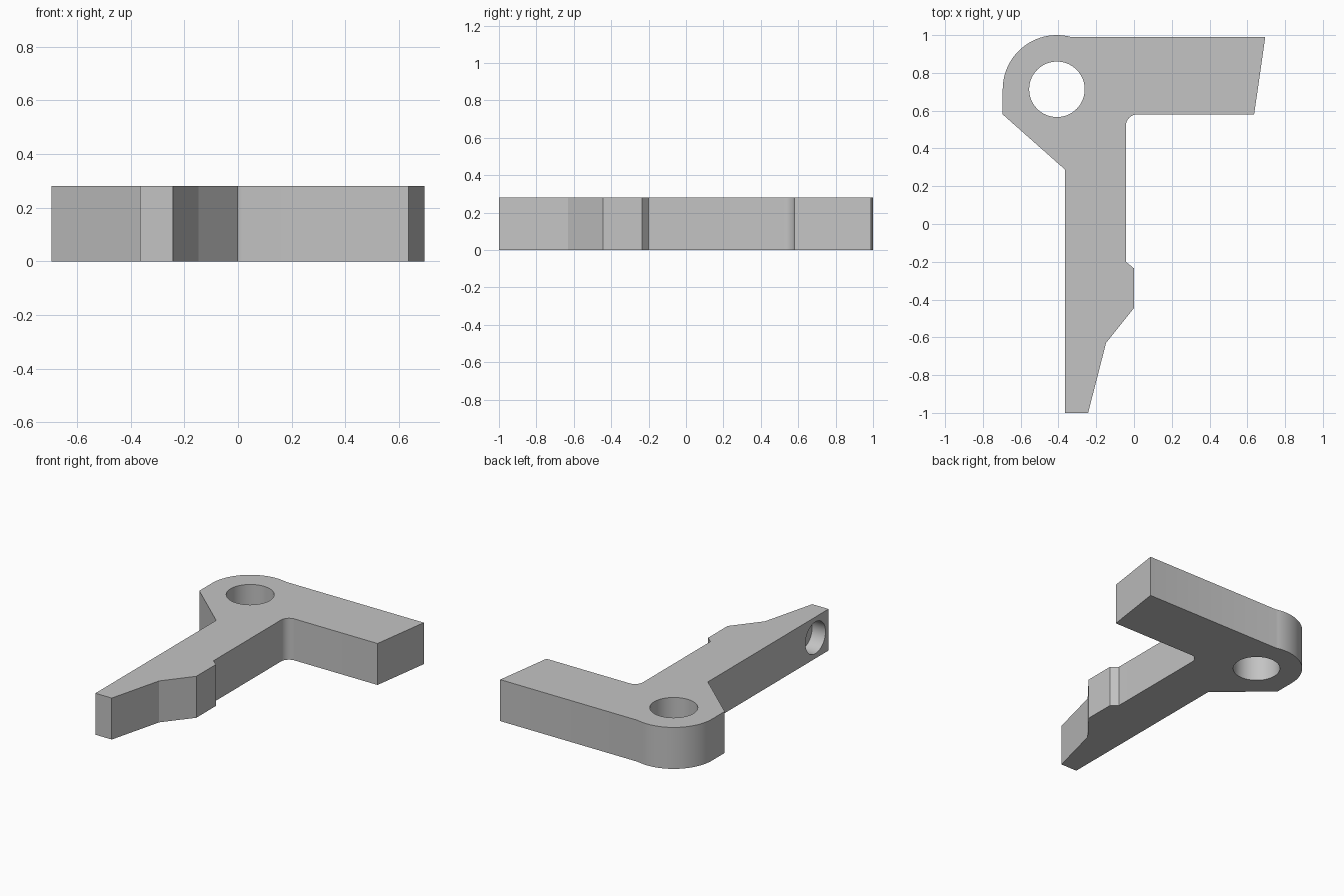
import bpy, bmesh
from math import radians, sin, cos, pi
from mathutils import Matrix

cube = bpy.data.objects.get("Cube")
if cube:
    bpy.data.objects.remove(cube, do_unlink=True)

HEIGHT = 0.28
PIVOT = (-0.408, 0.713)

grey = bpy.data.materials.new("plain grey")
grey.use_nodes = True
colour = (0.55, 0.55, 0.55, 1)
grey.diffuse_color = colour
grey.node_tree.nodes["Principled BSDF"].inputs["Base Color"].default_value = colour


def make_object(name, bm):
    bmesh.ops.recalc_face_normals(bm, faces=bm.faces)
    mesh = bpy.data.meshes.new(name)
    bm.to_mesh(mesh)
    bm.free()
    mesh.materials.append(grey)
    obj = bpy.data.objects.new(name, mesh)
    bpy.context.collection.objects.link(obj)
    return obj


def arc(centre, radius, start, end, steps):
    angles = [radians(start + (end - start) * i / steps) for i in range(steps + 1)]
    return [(centre[0] + radius * cos(a), centre[1] + radius * sin(a)) for a in angles]


def cylinder(name, radius, depth, matrix):
    bm = bmesh.new()
    bmesh.ops.create_cone(bm, cap_ends=True, segments=64, radius1=radius,
                          radius2=radius, depth=depth, matrix=matrix)
    obj = make_object(name, bm)
    obj.hide_render = True
    return obj


# Lever outline: rounded pivot end, side arm, inner fillet, stepped and tapered leg
outline = arc(PIVOT, 0.287, 180, 75, 32)
outline += [(0.695, 0.99), (0.636, 0.58)]
outline += arc((0.017, 0.52), 0.06, 90, 180, 12)
outline += [(-0.043, -0.2), (0, -0.235), (0, -0.445), (-0.148, -0.63),
            (-0.243, -1), (-0.365, -1), (-0.365, 0.288), (-0.695, 0.58)]

bm = bmesh.new()
base = bm.faces.new([bm.verts.new((x, y, 0)) for x, y in outline])
raised = bmesh.ops.extrude_face_region(bm, geom=[base])["geom"]
bmesh.ops.translate(bm, vec=(0, 0, HEIGHT),
                    verts=[v for v in raised if isinstance(v, bmesh.types.BMVert)])
lever = make_object("lever", bm)

# Pivot hole goes right through; the socket in the leg's outer side is blind
cutters = [
    cylinder("pivot_hole_cutter", 0.147, 1,
             Matrix.Translation((*PIVOT, HEIGHT / 2))),
    cylinder("socket_cutter", 0.107, 0.2,
             Matrix.Translation((-0.365, -0.86, HEIGHT / 2)) @ Matrix.Rotation(pi / 2, 4, "Y")),
]
bpy.ops.object.select_all(action="DESELECT")
lever.select_set(True)
bpy.context.view_layer.objects.active = lever
for cutter in cutters:
    cut = lever.modifiers.new(cutter.name, "BOOLEAN")
    cut.operation = "DIFFERENCE"
    cut.solver = "EXACT"
    cut.object = cutter
    bpy.ops.object.modifier_apply(modifier=cut.name)
    bpy.data.objects.remove(cutter, do_unlink=True)

bpy.ops.object.shade_smooth_by_angle(angle=radians(20))
